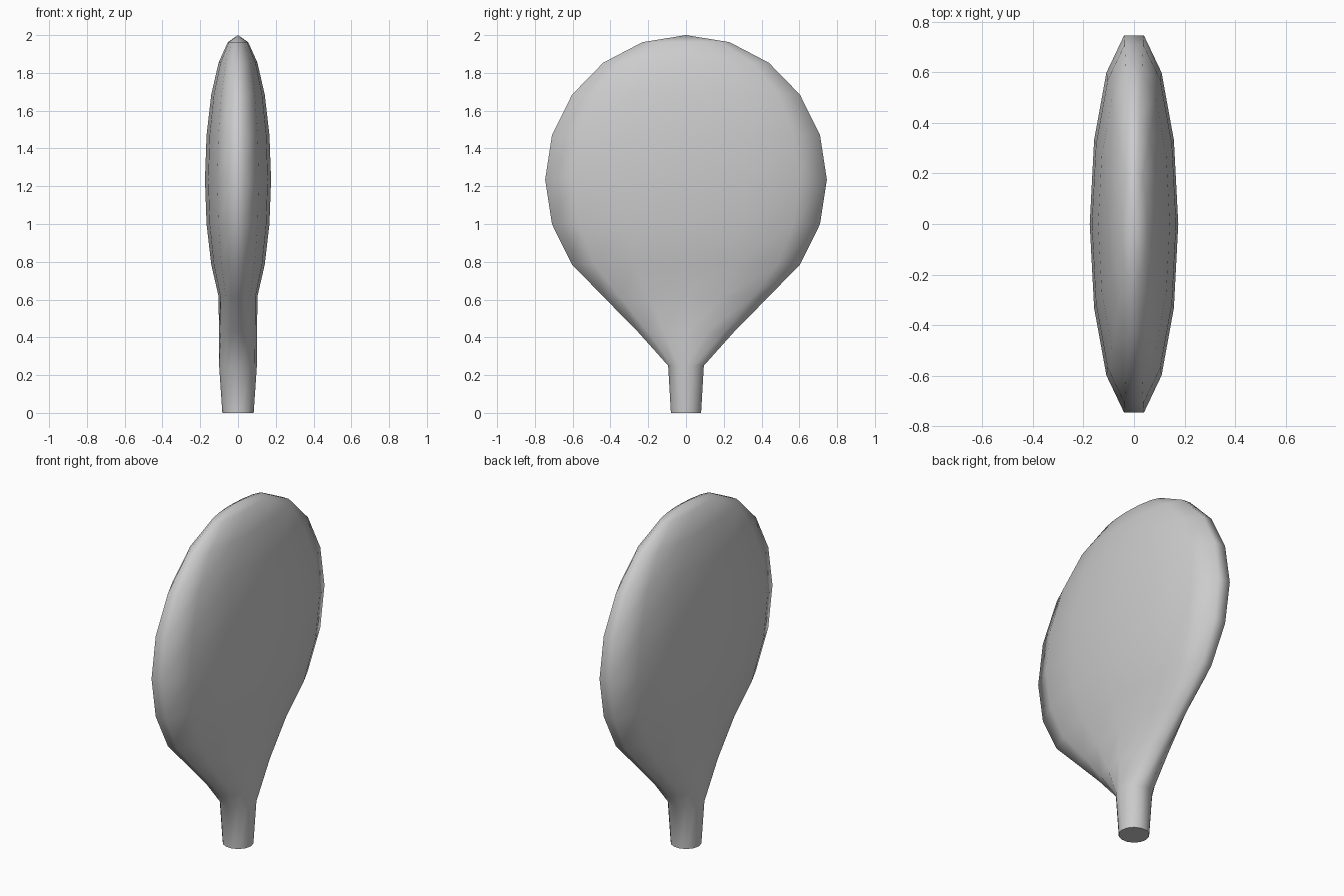
import bpy, bmesh, math

if "Cube" in bpy.data.objects:
    bpy.data.objects.remove(bpy.data.objects["Cube"])

SIDES = 14
CENTRE, RADIUS, THICK = 1.235, 0.765, 0.175

# Sections (z, half thickness x, half width y): handle and tapered neck
sections = [(0.0, 0.083, 0.082), (0.25, 0.100, 0.097), (0.43, 0.101, 0.262)]
# Flattened ball forming the paddle blade
for k in range(-3, 5):
    a = math.radians(18 * k)
    sections.append((CENTRE + RADIUS * math.sin(a),
                     THICK * math.cos(a), RADIUS * math.cos(a)))

bm = bmesh.new()
rings = []
for z, rx, ry in sections:
    rings.append([bm.verts.new((rx * math.cos(2 * math.pi * i / SIDES),
                                ry * math.sin(2 * math.pi * i / SIDES), z))
                  for i in range(SIDES)])
for low, high in zip(rings, rings[1:]):
    for i in range(SIDES):
        j = (i + 1) % SIDES
        bm.faces.new((low[i], low[j], high[j], high[i]))

# Pointed tip and flat handle end
tip = bm.verts.new((0, 0, CENTRE + RADIUS))
for i in range(SIDES):
    bm.faces.new((rings[-1][i], rings[-1][(i + 1) % SIDES], tip))
bm.faces.new(rings[0][::-1])
bmesh.ops.recalc_face_normals(bm, faces=bm.faces)

mesh = bpy.data.meshes.new("paddle")
bm.to_mesh(mesh)
bm.free()
paddle = bpy.data.objects.new("paddle", mesh)
bpy.context.collection.objects.link(paddle)
bpy.context.view_layer.objects.active = paddle
paddle.select_set(True)
bpy.ops.object.shade_smooth_by_angle(angle=math.radians(75))
